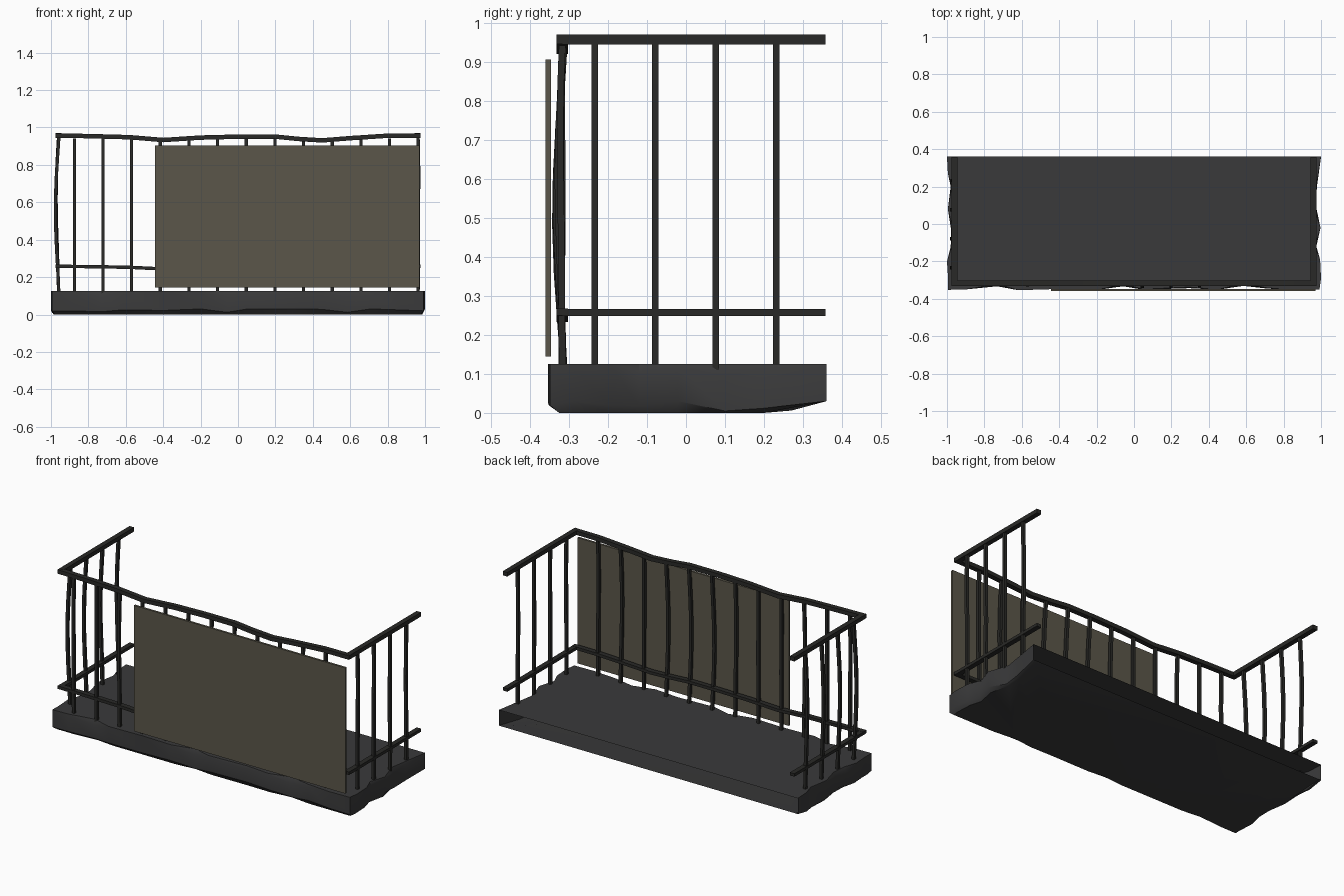
import bpy, bmesh, math, random
from mathutils import Vector

if "Cube" in bpy.data.objects:
    bpy.data.objects.remove(bpy.data.objects["Cube"])

random.seed(4)


def material(name, rgb):
    m = bpy.data.materials.new(name)
    m.diffuse_color = (*rgb, 1)
    m.use_nodes = True
    m.node_tree.nodes["Principled BSDF"].inputs["Base Color"].default_value = m.diffuse_color
    return m


IRON = material("dark_iron", (0.022, 0.022, 0.02))
STONE = material("dark_stone", (0.042, 0.042, 0.043))
CLOTH = material("olive_panel", (0.105, 0.094, 0.068))


def make(name, verts, faces, mat, smooth=None):
    me = bpy.data.meshes.new(name)
    me.from_pydata(verts, [], faces)
    bm = bmesh.new()
    bm.from_mesh(me)
    bmesh.ops.triangulate(bm, faces=[f for f in bm.faces if len(f.verts) > 4])
    bmesh.ops.recalc_face_normals(bm, faces=bm.faces)
    bm.to_mesh(me)
    bm.free()
    me.materials.append(mat)
    ob = bpy.data.objects.new(name, me)
    bpy.context.collection.objects.link(ob)
    if smooth:
        bpy.ops.object.select_all(action='DESELECT')
        bpy.context.view_layer.objects.active = ob
        ob.select_set(True)
        bpy.ops.object.shade_smooth_by_angle(angle=math.radians(smooth))
    return ob


def strip(name, pts, axis, a, b, mat=IRON):
    """Rectangular bar through pts along one axis; a, b = size on the other two."""
    others = [i for i in range(3) if i != axis]
    verts, faces = [], []
    for p in pts:
        for s, t in ((-1, -1), (1, -1), (1, 1), (-1, 1)):
            v = Vector(p)
            v[others[0]] += s * a / 2
            v[others[1]] += t * b / 2
            verts.append(v)
    for k in range(len(pts) - 1):
        for i in range(4):
            j = (i + 1) % 4
            faces.append((4 * k + i, 4 * k + j, 4 * k + 4 + j, 4 * k + 4 + i))
    n = len(verts)
    faces += [(0, 1, 2, 3), (n - 4, n - 3, n - 2, n - 1)]
    return make(name, verts, faces, mat, 30)


# Slab rim: (position, bite inward, chip height, bottom z), back left round to back right
left = [(0.36, 0, 0, .03), (.27, .005, 0, .01), (.2, .02, .01, .005), (.08, .005, 0, .02),
        (-.03, .022, .02, .03), (-.12, .02, .01, .015), (-.2, 0, 0, .02), (-.29, .006, 0, .03)]
front = [(-1, .005, 0, .02), (-.9, .008, 0, .02), (-.75, .024, .022, .015), (-.62, .003, 0, .025),
         (-.4, .01, 0, .022), (-.2, .004, 0, .03), (-.06, .024, .022, .012), (.05, .006, .004, .03),
         (.3, .014, .01, .03), (.45, .006, 0, .028), (.6, .026, .024, .012), (.72, .012, .006, .03),
         (.86, .004, 0, .025), (1, .008, 0, .02)]
right = [(-.29, 0, 0, .03), (-.19, .005, 0, .02), (-.12, .025, .015, .018), (-.02, .003, 0, .03),
         (.1, .028, .025, .005), (.2, .022, .008, .012), (.36, 0, 0, .03)]
rim = [(-1 + b, p, c, z, 1, 0) for p, b, c, z in left]
rim += [(p * (1 - b), -.357 + b, c, z, 0, 1) for p, b, c, z in front]
rim += [(1 - b, p, c, z, -1, 0) for p, b, c, z in right]
n = len(rim)
top = [(x + nx * c * .6, y + ny * c * .6, .125) for x, y, c, z, nx, ny in rim]
mid = [(x, y, .12 - c) for x, y, c, z, nx, ny in rim]
low = [(x, y, z) for x, y, c, z, nx, ny in rim]
base = []
for i, (x, y, c, z, nx, ny) in enumerate(rim):
    end = i in (0, n - 1)
    base.append((x * .985, y if end else max(y, -.345) + ny * .02, .03 if end else (y > .24) * .006))
verts = top + mid + low + base
faces = [tuple(range(n)), tuple(range(3 * n, 4 * n))]
for r in range(3):
    for i in range(n - 1):
        a = r * n + i
        faces.append((a, a + 1, a + 1 + n, a + n))
slab = make("floor_slab", verts, faces, STONE, 35)

# Wavy front rails
wave = [(-.975, 0), (-.8, -.003), (-.58, -.009), (-.4, -.024), (-.2, -.011), (0, -.006), (.2, -.006),
        (.32, -.018), (.45, -.026), (.6, -.014), (.8, -.001), (.975, 0)]
FY = -.317
strip("front_top_rail", [(x, FY, .957 + d) for x, d in wave], 0, .03, .024)
strip("front_lower_rail", [(x, FY, .258 + d * .6) for x, d in wave], 0, .03, .018)

# Side rails
for side, s in (("left", -1), ("right", 1)):
    for part, z, h in (("top", .957, .025), ("lower", .257, .018)):
        strip(f"{side}_{part}_rail", [(s * .96, FY, z), (s * .96, .357, z)], 1, .03, h)

# Upright bars, each bowed gently outward
levels = (0, .15, .3, .45, .6, .75, .9, 1)


def upright(name, x, y, nx, ny, bow, z1):
    pts = []
    for t in levels:
        d = bow * math.sin(math.pi * t) + .003 * math.sin(math.tau * t + bow * 300)
        pts.append((x + nx * d, y + ny * d, .11 + (z1 - .11) * t))
    strip(name, pts, 2, .017, .017)


for i in range(12):
    upright(f"front_bar_{i + 1}", -.875 + .1532 * i, FY + .002, 0, -1, random.uniform(.004, .018), .942)
for side, s, bow in (("left", -1, .014), ("right", 1, .007)):
    for i in range(4):
        upright(f"{side}_bar_{i + 1}", s * .96, -.234 + .155 * i, s, 0, bow - .001 * i, .95)

# Privacy panel hung on the front
strip("front_panel", [(-.445, -.353, .525), (.97, -.353, .525)], 0, .013, .76, CLOTH)
